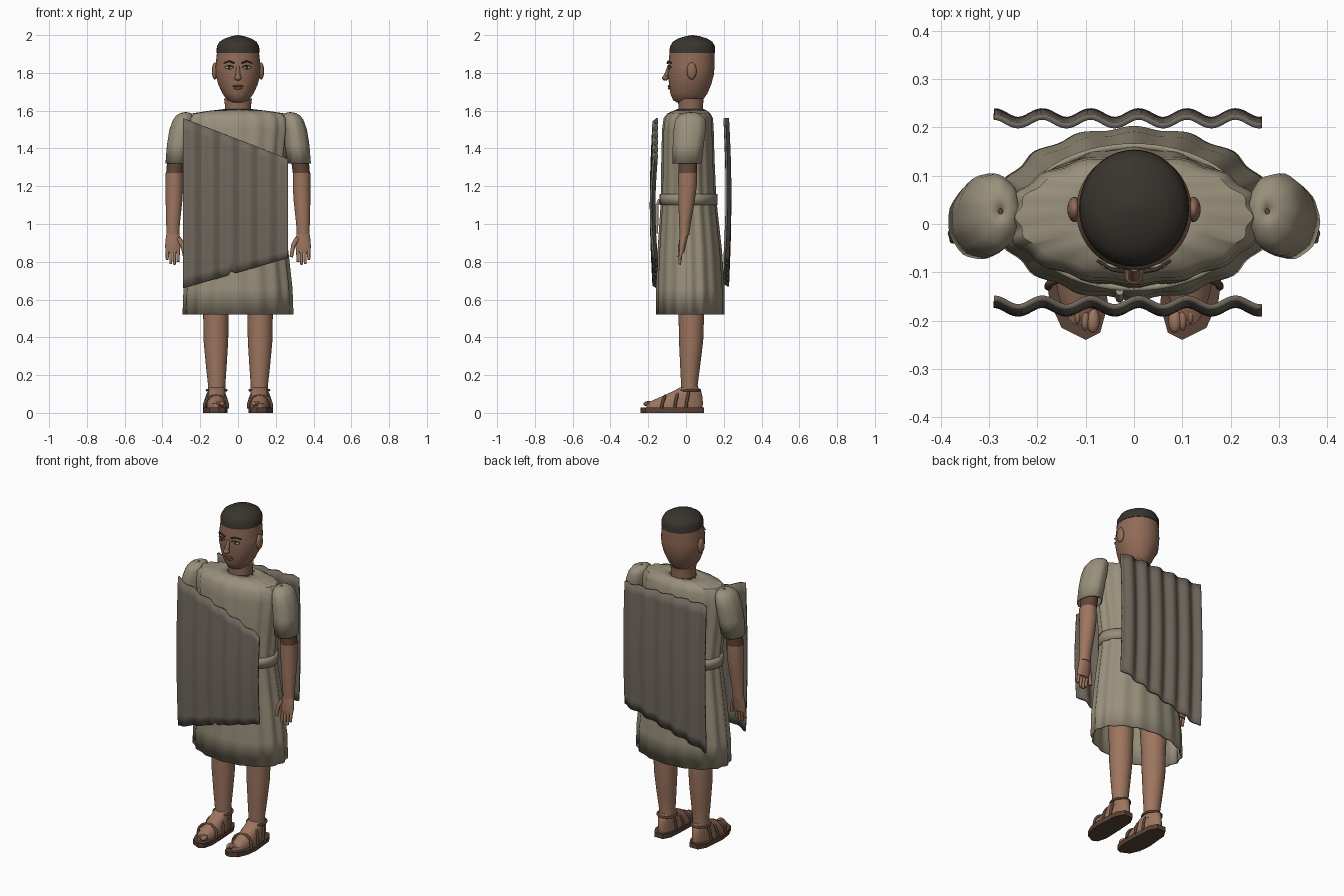
import bpy, bmesh
from math import sin, cos, pi, radians

old = bpy.data.objects.get("Cube")
if old:
    bpy.data.objects.remove(old, do_unlink=True)


def material(name, r, g, b):
    m = bpy.data.materials.new(name)
    m.use_nodes = True
    m.diffuse_color = (r, g, b, 1)
    node = m.node_tree.nodes["Principled BSDF"]
    node.inputs["Base Color"].default_value = (r, g, b, 1)
    node.inputs["Roughness"].default_value = 0.8
    return m


skin = material("skin", 0.34, 0.18, 0.115)
face_skin = material("face skin", 0.28, 0.145, 0.093)
shade_skin = material("dark skin", 0.12, 0.06, 0.04)
hair = material("hair", 0.04, 0.034, 0.027)
linen = material("tunic linen", 0.32, 0.28, 0.2)
wool = material("cloak wool", 0.16, 0.137, 0.11)
leather = material("sandal leather", 0.1, 0.055, 0.037)
eye_white = material("eye white", 0.4, 0.36, 0.3)
lip = material("lips", 0.2, 0.08, 0.06)


def finish(name, bm, mat, thick=0, angle=40):
    me = bpy.data.meshes.new(name)
    bm.to_mesh(me)
    bm.free()
    ob = bpy.data.objects.new(name, me)
    bpy.context.collection.objects.link(ob)
    me.materials.append(mat)
    bpy.ops.object.select_all(action="DESELECT")
    ob.select_set(True)
    bpy.context.view_layer.objects.active = ob
    bpy.ops.object.shade_smooth_by_angle(angle=radians(angle))
    if thick:
        mod = ob.modifiers.new("thickness", "SOLIDIFY")
        mod.thickness = thick
    return ob


def loft(name, rings, mat, segs=32, pleat=0, count=1, thick=0):
    """Stack of ellipses (z, x, y, radius x, radius y), bottom to top."""
    bm = bmesh.new()
    loops = []
    for z, cx, cy, rx, ry in rings:
        loop = []
        for i in range(segs):
            a = 2 * pi * i / segs
            k = 1 + pleat * cos(count * a)
            loop.append(bm.verts.new((cx + rx * k * cos(a), cy + ry * k * sin(a), z)))
        loops.append(loop)
    for lo, hi in zip(loops, loops[1:]):
        for i in range(segs):
            j = (i + 1) % segs
            bm.faces.new((lo[i], lo[j], hi[j], hi[i]))
    if not thick:
        bm.faces.new(loops[0][::-1])
        bm.faces.new(loops[-1])
    return finish(name, bm, mat, thick)


def ball(name, at, size, mat):
    bm = bmesh.new()
    bmesh.ops.create_uvsphere(bm, u_segments=20, v_segments=12, radius=1)
    bmesh.ops.scale(bm, vec=size, verts=bm.verts)
    bmesh.ops.translate(bm, vec=at, verts=bm.verts)
    return finish(name, bm, mat)


def tube(name, points, radius, mat, closed=False, tip=1.0):
    cu = bpy.data.curves.new(name, "CURVE")
    cu.dimensions = "3D"
    cu.bevel_depth = radius
    cu.bevel_resolution = 3
    cu.use_fill_caps = True
    sp = cu.splines.new("POLY")
    sp.points.add(len(points) - 1)
    for i, p in enumerate(points):
        sp.points[i].co = (*p, 1)
        sp.points[i].radius = 1 + (tip - 1) * i / (len(points) - 1)
    sp.use_cyclic_u = closed
    sp.use_smooth = True
    cu.materials.append(mat)
    ob = bpy.data.objects.new(name, cu)
    bpy.context.collection.objects.link(ob)
    return ob


# Head, neck and hair
loft("neck", [(1.56, 0, .025, .07, .066), (1.635, 0, .025, .07, .066),
              (1.665, 0, .025, .074, .068)], face_skin)
loft("head", [(1.642, 0, .01, .035, .055), (1.655, 0, .01, .057, .078),
              (1.69, 0, .015, .082, .098), (1.74, 0, .022, .105, .112),
              (1.79, 0, .026, .118, .121), (1.83, 0, .028, .12, .123),
              (1.92, 0, .032, .11, .118)], face_skin, 40)
loft("hair_cap", [(1.905, 0, .033, .114, .121), (1.94, 0, .034, .112, .119),
                  (1.965, 0, .035, .098, .105), (1.982, 0, .035, .07, .077),
                  (1.994, 0, .035, .035, .038), (2.0, 0, .035, .004, .004)], hair, 40)
tube("nose_bridge", [(0, -.09, 1.835), (0, -.1, 1.8), (0, -.11, 1.775)], .009, face_skin, tip=1.5)
ball("nose_tip", (0, -.11, 1.773), (.018, .017, .014), face_skin)
ball("upper_lip", (0, -.088, 1.73), (.029, .009, .006), lip)
ball("lower_lip", (0, -.087, 1.719), (.024, .009, .007), lip)
for s, side in ((1, "left"), (-1, "right")):
    ball(side + "_ear", (s * .123, .03, 1.81), (.015, .026, .045), face_skin)
    ball(side + "_eye", (s * .046, -.087, 1.828), (.022, .007, .009), eye_white)
    ball(side + "_iris", (s * .046, -.09, 1.828), (.008, .007, .008), hair)
    tube(side + "_eyelid", [(s * .022, -.096, 1.832), (s * .046, -.094, 1.839),
                            (s * .07, -.08, 1.831)], .003, hair)
    tube(side + "_eyebrow", [(s * .02, -.098, 1.852), (s * .046, -.094, 1.862),
                             (s * .076, -.076, 1.852)], .005, hair, tip=.6)

# Tunic with soft pleats, and its belt
loft("tunic", [(.52, 0, .022, .288, .178), (.66, 0, .022, .283, .178),
               (.85, 0, .02, .262, .168), (1.08, 0, .015, .23, .148),
               (1.17, 0, .013, .23, .143), (1.35, 0, .01, .25, .138),
               (1.5, 0, .01, .265, .134), (1.56, 0, .012, .262, .128),
               (1.585, 0, .015, .242, .112), (1.598, 0, .022, .16, .09),
               (1.608, 0, .025, .076, .07)], linen, 128, .02, 16, .008)
loft("belt", [(1.1, 0, .014, .238, .153), (1.16, 0, .014, .238, .153)], linen, 64, thick=.012)
tube("belt_end", [(-.03, -.14, 1.13), (-.03, -.153, 1.1), (-.03, -.155, .95)], .008, linen)

# Arms, hands, legs and sandals
sole_outline = [(.1, -.24), (.15, -.215), (.175, -.16), (.184, -.09), (.172, .05), (.145, .095),
                (.09, .095), (.065, .05), (.058, -.06), (.055, -.17), (.07, -.225)]
for s, side in ((1, "left"), (-1, "right")):
    loft(side + "_sleeve", [(1.32, s * .322, .005, .063, .078), (1.42, s * .312, .012, .065, .082),
                            (1.5, s * .301, .02, .063, .085), (1.55, s * .29, .023, .056, .08),
                            (1.575, s * .283, .025, .045, .062), (1.588, s * .278, .026, .027, .036),
                            (1.592, s * .276, .026, .005, .006)], linen, 36, .015, 9, .006)
    loft(side + "_upper_arm", [(1.255, s * .337, .008, .045, .048), (1.5, s * .31, .015, .05, .055)],
         shade_skin)
    loft(side + "_forearm", [(.94, s * .345, -.008, .034, .025), (1.0, s * .344, -.006, .036, .031),
                             (1.12, s * .339, .003, .044, .043), (1.2, s * .337, .008, .047, .049),
                             (1.27, s * .337, .008, .047, .05)], skin)
    loft(side + "_palm", [(.85, s * .346, -.022, .036, .013), (.88, s * .345, -.02, .041, .018),
                          (.92, s * .344, -.014, .039, .021), (.955, s * .345, -.008, .033, .024)], skin)
    for i in range(4):
        x = .317 + .019 * i
        low = (.8, .785, .788, .81)[i]
        tube(side + "_finger", [(s * x, -.02, .88), (s * x, -.028, .84),
                                (s * (x + .001), -.034, low)], .0105, skin, tip=.7)
    tube(side + "_thumb", [(s * .315, -.02, .925), (s * .292, -.03, .885),
                           (s * .282, -.035, .825)], .014, skin, tip=.65)

    loft(side + "_leg", [(.09, s * .113, .02, .046, .044), (.15, s * .113, .018, .046, .044),
                         (.25, s * .115, .022, .055, .053), (.38, s * .117, .027, .065, .064),
                         (.5, s * .117, .028, .067, .067), (.75, s * .117, .025, .078, .08)], skin)
    loft(side + "_foot", [(.025, s * .114, -.062, .052, .148), (.05, s * .114, -.06, .052, .15),
                          (.07, s * .114, -.04, .05, .128), (.09, s * .114, -.018, .048, .104),
                          (.115, s * .113, .006, .046, .074), (.135, s * .113, .018, .044, .048)], skin)
    for i in range(5):
        ball(side + "_toe", (s * (.085 + .016 * i), -.2 + .009 * i * i / 2, .048),
             (.014 if i == 0 else .009, .026, .014), skin)

    bm = bmesh.new()
    face = bm.faces.new([bm.verts.new((s * x, y, 0)) for x, y in sole_outline])
    top = bmesh.ops.extrude_face_region(bm, geom=[face])["geom"]
    bmesh.ops.translate(bm, vec=(0, 0, .028), verts=[v for v in top if isinstance(v, bmesh.types.BMVert)])
    bmesh.ops.recalc_face_normals(bm, faces=bm.faces)
    finish(side + "_sole", bm, leather, angle=30)

    for y, width, height in ((-.13, .062, .065), (-.06, .058, .088), (0, .054, .105)):
        arc = [(s * .116 + width * cos(pi * i / 14), y + .02 * sin(pi * i / 14),
                .025 + height * sin(pi * i / 14) ** .7) for i in range(15)]
        tube(side + "_strap", arc, .008, leather)
    tube(side + "_ankle_strap", [(s * .113 + .051 * cos(pi * i / 12), .018 + .055 * sin(pi * i / 12), .12)
                                 for i in range(24)], .007, leather, closed=True)


# Cloak: a rippled panel in front and one behind
def cloak_panel(name, y0, bow, top, bottom):
    bm = bmesh.new()
    cols, rows = 80, 14
    grid = []
    for i in range(cols + 1):
        u = i / cols
        x = -.29 + .555 * u
        z1 = top[0] + (top[1] - top[0]) * u
        z0 = bottom[0] + (bottom[1] - bottom[0]) * u
        if bow < 0:
            z0 += max(0, .02 - abs(x + .035))
        col = []
        for j in range(rows + 1):
            t = j / rows
            y = y0 + bow * sin(pi * t) + .009 * cos(2 * pi * (x - .01) / .1)
            col.append(bm.verts.new((x, y, z0 + (z1 - z0) * t)))
        grid.append(col)
    for a, b in zip(grid, grid[1:]):
        for j in range(rows):
            bm.faces.new((a[j], b[j], b[j + 1], a[j + 1]))
    ob = finish(name, bm, wool, .012, 60)
    ob.modifiers["thickness"].offset = 0


cloak_panel("front_cloak", -.163, -.014, (1.56, 1.345), (.66, .82))
cloak_panel("back_cloak", .213, .012, (1.56, 1.56), (.67, .82))
